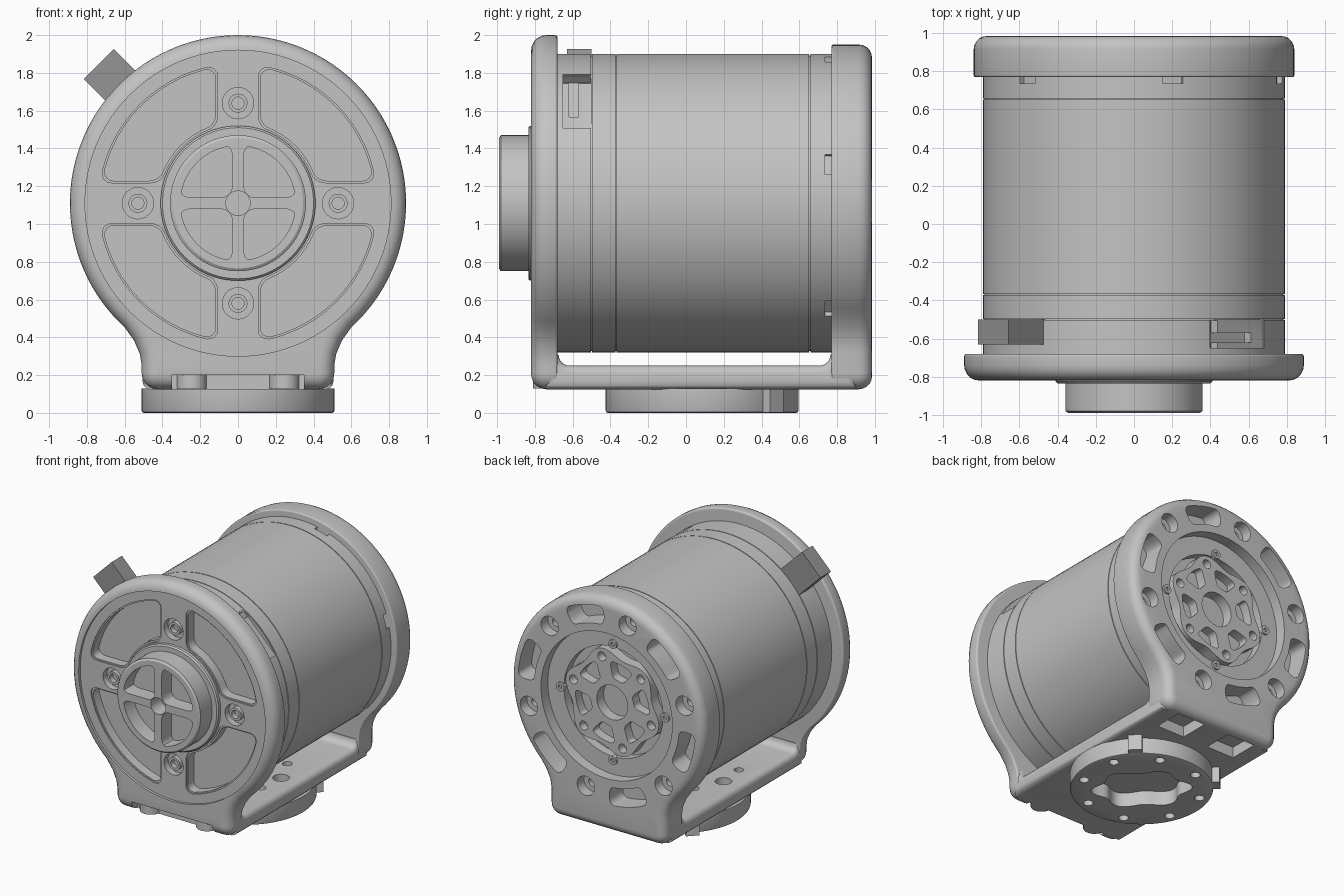
import bpy, bmesh
from math import sin, cos, pi, radians, sqrt, asin, acos
from mathutils import Matrix

if "Cube" in bpy.data.objects:
    bpy.data.objects.remove(bpy.data.objects["Cube"])

ZC = 1.11      # height of the drum axis
PY = 0.085     # y centre of the pedestal
TURN = 15      # rotation of the rear hole pattern, degrees


def material(name, v):
    m = bpy.data.materials.new(name)
    m.use_nodes = True
    m.diffuse_color = (v, v, v, 1)
    m.node_tree.nodes["Principled BSDF"].inputs["Base Color"].default_value = (v, v, v, 1)
    return m


GREY = material("machined grey", 0.55)
DARK = material("dark grey", 0.3)

PLACE = {"Y": lambda u, v, t: (u, t, ZC + v),
         "Z": lambda u, v, t: (u, PY + v, t),
         "X": lambda u, v, t: (t, u, v)}


def arc(cx, cy, r, a0, a1, n):
    return [(cx + r * cos(radians(a0 + (a1 - a0) * i / n)),
             cy + r * sin(radians(a0 + (a1 - a0) * i / n))) for i in range(n + 1)]


def circle(cx, cy, r, n=24):
    return arc(cx, cy, r, 0, 360, n)[:-1]


def polar(r, deg):
    """Point measured clockwise from the top."""
    return r * sin(radians(deg)), r * cos(radians(deg))


def rotated(pts, deg):
    c, s = cos(radians(deg)), sin(radians(deg))
    return [(c * u - s * v, s * u + c * v) for u, v in pts]


def prism(bm, pts, a, b, axis="Y", rnd=0, ends=(0, 0), seg=5):
    """Extrude an outline from a to b; round its corners and bevel its end loops."""
    loops = [[bm.verts.new(PLACE[axis](u, v, t)) for u, v in pts] for t in (a, b)]
    n = len(pts)
    bm.faces.new(loops[0])
    bm.faces.new(loops[1][::-1])
    for i in range(n):
        j = (i + 1) % n
        bm.faces.new((loops[0][j], loops[0][i], loops[1][i], loops[1][j]))
    bm.normal_update()
    for lp, size in zip(loops, ends):
        if size:
            edges = [bm.edges.get((lp[i], lp[(i + 1) % n])) for i in range(n)]
            bmesh.ops.bevel(bm, geom=edges, offset=size, segments=seg, profile=0.5,
                            affect="EDGES", clamp_overlap=False)
    if rnd:
        edges = [bm.edges.get((loops[0][i], loops[1][i])) for i in range(n)]
        edges = [e for e in edges if e.calc_face_angle(0) > 0.6]
        bmesh.ops.bevel(bm, geom=edges, offset=rnd, segments=4, profile=0.5,
                        affect="EDGES", clamp_overlap=False)


def lathe(bm, profile, steps=96):
    """Spin a (radius, y) profile round the drum axis."""
    vs = [bm.verts.new((r, y, ZC)) for r, y in profile]
    es = [bm.edges.new(p) for p in zip(vs, vs[1:])]
    bmesh.ops.spin(bm, geom=vs + es, cent=(0, 0, ZC), axis=(0, 1, 0),
                   angle=2 * pi, steps=steps, use_merge=True)
    bmesh.ops.remove_doubles(bm, verts=bm.verts, dist=1e-5)


def box(bm, x, y, z, turn=None):
    """Box from ranges; with a turn, z is radial from the drum axis."""
    size = [(r[1] - r[0]) for r in (x, y, z)]
    mid = [(r[1] + r[0]) / 2 for r in (x, y, z)]
    m = Matrix.Translation(mid) @ Matrix.Diagonal((*size, 1))
    if turn is not None:
        m = Matrix.Translation((0, 0, ZC)) @ Matrix.Rotation(radians(turn), 4, "Y") @ m
    bmesh.ops.create_cube(bm, size=1, matrix=m)


def new_object(name, build):
    bm = bmesh.new()
    build(bm)
    if bm.calc_volume(signed=True) < 0:
        bmesh.ops.reverse_faces(bm, faces=bm.faces)
    me = bpy.data.meshes.new(name)
    bm.to_mesh(me)
    bm.free()
    o = bpy.data.objects.new(name, me)
    bpy.context.collection.objects.link(o)
    return o


def make(name, build, cuts=(), mat=GREY):
    """Build a part and subtract each cutter in turn."""
    o = new_object(name, build)
    for cut in cuts:
        c = new_object(name + "_cutter", cut)
        c.hide_render = True
        mod = o.modifiers.new("cut", "BOOLEAN")
        mod.operation, mod.solver, mod.object = "DIFFERENCE", "EXACT", c
        dg = bpy.context.evaluated_depsgraph_get()
        me = bpy.data.meshes.new_from_object(o.evaluated_get(dg))
        o.modifiers.clear()
        o.data = me
        bpy.data.objects.remove(c)
    o.data.materials.clear()
    o.data.materials.append(mat)
    bpy.ops.object.select_all(action="DESELECT")
    o.select_set(True)
    bpy.context.view_layer.objects.active = o
    bpy.ops.object.shade_smooth_by_angle(angle=radians(32))


def discs(r, angles, size, y0, y1):
    """Ring of round prisms along the drum axis."""
    def build(bm):
        for a in angles:
            prism(bm, circle(*polar(r, a), size), y0, y1)
    return build


def plate_outline(r):
    """Round plate with a neck that flares into a square foot."""
    a = 180 / pi * acos(0.6 / r)
    zn = -sqrt(r * r - 0.36)
    right = [(0.55, zn - 0.07), (0.52, zn - 0.14), (0.51, zn - 0.2)]
    half = right + arc(0.425, -0.9, 0.085, 0, -90, 5)
    return arc(0, 0, r, -a, 180 + a, 80) + [(-u, v) for u, v in half] + half[::-1]


def quadrant(w, r_in, r_out):
    """Pocket between two crossing spokes and two circles."""
    def ends(r):
        a = asin(w / r) * 180 / pi
        return a, 90 - a
    outer = arc(0, 0, r_out, *ends(r_out), 14)
    return outer + (arc(0, 0, r_in, *ends(r_in)[::-1], 10) if r_in else [(w, w)])


def quadrants(w, r_in, r_out, y0, y1):
    def build(bm):
        for k in range(4):
            prism(bm, rotated(quadrant(w, r_in, r_out), 90 * k), y0, y1, rnd=0.06)
    return build


# Notches under the foot, shared by plates and arm
def foot_notches(bm):
    box(bm, (-0.35, 0.35), (-0.9, -0.74), (0.05, 0.2))
    for s in (-1, 1):
        box(bm, (s * 0.23 - 0.12, s * 0.23 + 0.12), (0.68, 0.91), (0.05, 0.21))


# Front plate: recessed disc, four stepped pockets, four counterbored screws
CROSS = range(0, 360, 90)
make("front_plate", lambda bm: prism(bm, plate_outline(0.89), -0.82, -0.68, ends=(0.08, 0.015)),
     [foot_notches,
      lambda bm: prism(bm, circle(0, 0, 0.81, 96), -0.9, -0.8),
      quadrants(0.108, 0.42, 0.737, -0.9, -0.79),
      quadrants(0.118, 0.432, 0.727, -0.9, -0.715),
      discs(0.53, CROSS, 0.083, -0.9, -0.75)])
make("front_screws", discs(0.53, CROSS, 0.05, -0.79, -0.73), [discs(0.53, CROSS, 0.032, -0.9, -0.75)])

# Front hub with four pockets and a centre bore
make("front_hub", lambda bm: lathe(bm, [(0, -0.76), (0.41, -0.76), (0.41, -0.825), (0.4, -0.835),
                                        (0.36, -0.835), (0.36, -0.98), (0.345, -0.99), (0, -0.99)]),
     [quadrants(0.03, 0, 0.305, -1.05, -0.87),
      lambda bm: prism(bm, circle(0, 0, 0.065), -1.05, -0.86)])


# Drum body with seam grooves, latch recess and rear notches
def drum(bm):
    prof = [(0, -0.7), (0.79, -0.7)]
    for y in (-0.5, -0.37, 0.655):
        prof += [(0.79, y - 0.003), (0.782, y - 0.003), (0.782, y + 0.003), (0.79, y + 0.003)]
    lathe(bm, prof + [(0.79, 0.8), (0, 0.8)])


def rear_notches(bm):
    for k in range(6):
        box(bm, (-0.055, 0.055), (0.735, 0.79), (0.76, 0.9), TURN + 60 * k)


make("drum", drum,
     [rear_notches,
      lambda bm: box(bm, (-0.2, 0.2), (-0.65, -0.5), (0.757, 0.9), 45),
      lambda bm: box(bm, (-0.19, -0.14), (-0.65, -0.505), (0.71, 0.9), 45),
      lambda bm: box(bm, (-0.16, 0.11), (-0.62, -0.57), (0.71, 0.9), 45)])
make("latch_block", lambda bm: box(bm, (-0.113, 0.113), (-0.63, -0.5), (0.6, 1.043), -45), mat=DARK)


# Rear plate with slots, counterbores and a deep round recess
def rear_slots(bm):
    for k in range(6):
        a = 90 - TURN - 60 * k
        slot = arc(0, 0, 0.77, a - 13, a + 13, 8) + arc(0, 0, 0.63, a + 13, a - 13, 8)
        prism(bm, slot, 0.82, 1.1, rnd=0.055)


BOLTS = range(TURN + 30, 390, 60)
make("rear_plate", lambda bm: prism(bm, plate_outline(0.84), 0.77, 0.985, ends=(0.01, 0.07)),
     [foot_notches, rear_slots,
      lambda bm: prism(bm, circle(0, 0, 0.57, 72), 0.9, 1.1),
      lambda bm: prism(bm, circle(0, 0, 0.43, 72), 0.83, 1.1),
      discs(0.7, BOLTS, 0.075, 0.9, 1.1), discs(0.7, BOLTS, 0.035, 0.8, 1.1)])
make("rear_screws", discs(0.455, CROSS, 0.035, 0.88, 0.915),
     [discs(0.455, CROSS, 0.015, 0.9, 1)])


# Lobed output flange
def flange(bm):
    prism(bm, [polar(0.385 + 0.03 * cos(radians(6 * (a - TURN))), a)
               for a in range(0, 360, 4)], 0.82, 0.915)


def flange_pockets(bm):
    for k in range(6):
        a = 90 - TURN - 30 - 60 * k
        pocket = arc(0, 0, 0.32, a - 19, a + 19, 6) + arc(0, 0, 0.19, a + 13, a - 13, 4)
        prism(bm, pocket, 0.84, 1, rnd=0.03)


make("output_flange", flange, [flange_pockets, discs(0, [0], 0.135, 0.8, 1),
                               discs(0.35, range(TURN, 360, 60), 0.035, 0.85, 1)])


# Bridge arm joining both plates underneath
def arm(bm):
    pts = [(-0.74, 0.31), (-0.74, 0.125), (0.9, 0.125), (0.9, 0.31), (0.765, 0.31)]
    pts += arc(0.705, 0.31, 0.06, -15, -90, 5) + arc(-0.615, 0.31, 0.06, -90, -165, 5)
    prism(bm, pts + [(-0.675, 0.31)], -0.505, 0.505, "X", ends=(0.04, 0.04), seg=3)


def arm_holes(bm):
    for s in (-1, 1):
        for x, y, r in ((0.35, -0.05, 0.06), (0.25, 0.17, 0.035), (0.33, -0.27, 0.035)):
            prism(bm, circle(s * x, y, r), 0.05, 0.4, "Z")


make("bridge_arm", arm, [foot_notches, arm_holes])


def lugs(bm):
    for s in (-1, 1):
        prism(bm, circle(s * 0.245, -0.815, 0.08), 0.13, 0.21, "Z")


make("foot_lugs", lugs)


# Pedestal ring with a lobed opening, bolt holes and two rear tabs
def opening(bm):
    pts = []
    for a in range(0, 360, 5):
        k = 1 + 0.1 * cos(radians(6 * a))
        pts.append((0.33 * k * cos(radians(a)), 0.24 * k * sin(radians(a))))
    prism(bm, rotated(pts, 135), -0.1, 0.11, "Z")


def pedestal_holes(bm):
    for k in range(8):
        prism(bm, circle(*polar(0.43, 22.5 + 45 * k), 0.036, 16), -0.1, 0.1, "Z")


make("pedestal", lambda bm: prism(bm, circle(0, 0, 0.51, 96), 0, 0.13, "Z", ends=(0.012, 0), seg=2),
     [opening, pedestal_holes])


def tabs(bm):
    for a in (45, 135):
        tab = [(0.47, -0.05), (0.56, -0.05), (0.56, 0.05), (0.47, 0.05)]
        prism(bm, rotated(tab, a), 0.003, 0.125, "Z")


make("pedestal_tabs", tabs)
